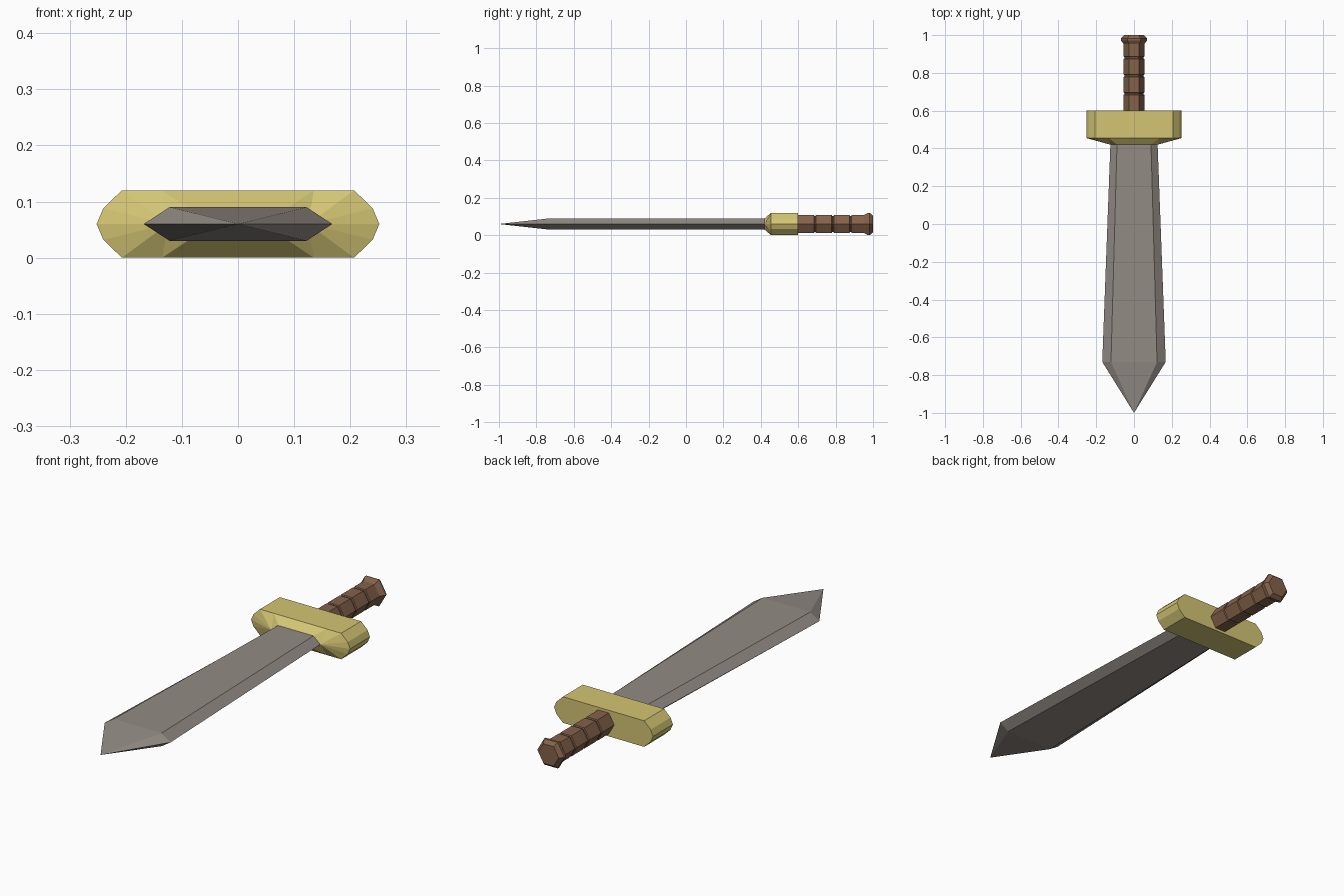
import bpy, bmesh, math

if "Cube" in bpy.data.objects:
    bpy.data.objects.remove(bpy.data.objects["Cube"])

CZ = 0.06  # height of the sword's middle plane


def material(name, rgb):
    m = bpy.data.materials.new(name)
    m.diffuse_color = (*rgb, 1)
    m.use_nodes = True
    m.node_tree.nodes["Principled BSDF"].inputs["Base Color"].default_value = m.diffuse_color
    return m


def make(name, bm, mat):
    bmesh.ops.recalc_face_normals(bm, faces=bm.faces)
    me = bpy.data.meshes.new(name)
    bm.to_mesh(me)
    bm.free()
    me.materials.append(mat)
    ob = bpy.data.objects.new(name, me)
    ob.location.z = CZ
    bpy.context.collection.objects.link(ob)
    return ob


def loft(name, rings, mat):
    """Join rings of (y, outline of x/z points) along y; a one-point outline is a tip."""
    bm = bmesh.new()
    loops = [[bm.verts.new((x, y, z)) for x, z in pts] for y, pts in rings]
    for a, b in zip(loops, loops[1:]):
        n = len(b)
        for i in range(n):
            j = (i + 1) % n
            bm.faces.new((a[0], b[i], b[j]) if len(a) == 1 else (a[i], a[j], b[j], b[i]))
    for end in (loops[0], loops[-1]):
        if len(end) > 1:
            bm.faces.new(end)
    return make(name, bm, mat)


def blade_hex(w, flat, h=0.03):
    return [(w, 0), (flat, h), (-flat, h), (-w, 0), (-flat, -h), (flat, -h)]


def hexagon(r):
    return [(r * math.cos(i * math.pi / 3), r * math.sin(i * math.pi / 3)) for i in range(6)]


steel = material("grey steel", (0.29, 0.26, 0.235))
brass = material("pale brass", (0.66, 0.56, 0.175))
leather = material("brown leather", (0.23, 0.122, 0.068))

# Blade: flat hexagonal section, widening to the pointed tip
loft("blade", [(-1.0, [(0, 0)]),
               (-0.73, blade_hex(0.168, 0.122)),
               (0.42, blade_hex(0.125, 0.09))], steel)

# Guard: one quarter, mirrored in x and z, with a sloped collar round the blade
Y0, Y1, Y2 = 0.42, 0.455, 0.60
rim = [(0.252, 0), (0.24, 0.028), (0.207, 0.06), (0.135, 0.06), (0, 0.06)]
bm = bmesh.new()
front = [bm.verts.new((x, Y1, z)) for x, z in rim]
back = [bm.verts.new((x, Y2, z)) for x, z in rim]
side, corner, mid = [bm.verts.new(c) for c in
                     ((0.125, Y0, 0), (0.09, Y0, 0.03), (0, Y0, 0.03))]
for i in range(4):
    bm.faces.new((front[i], front[i + 1], back[i + 1], back[i]))
for i in range(3):
    bm.faces.new((side, front[i], front[i + 1]))
bm.faces.new((side, front[3], corner))
bm.faces.new((corner, front[3], front[4], mid))
bm.faces.new(back + [bm.verts.new((0, Y2, 0))])
guard = make("guard", bm, brass)
mirror = guard.modifiers.new("mirror", "MIRROR")
mirror.use_axis = (True, False, True)

# Grip: six-sided, with three thin grooves and a flared pommel
R = 0.055
profile = [(0.60, R)]
for y in (0.69, 0.785, 0.88):
    profile += [(y - 0.006, R), (y - 0.003, R - 0.005), (y + 0.003, R - 0.005), (y + 0.006, R)]
profile += [(0.952, R), (0.972, 0.069), (0.982, 0.069), (1.0, 0.052)]
loft("grip", [(y, hexagon(r)) for y, r in profile], leather)
